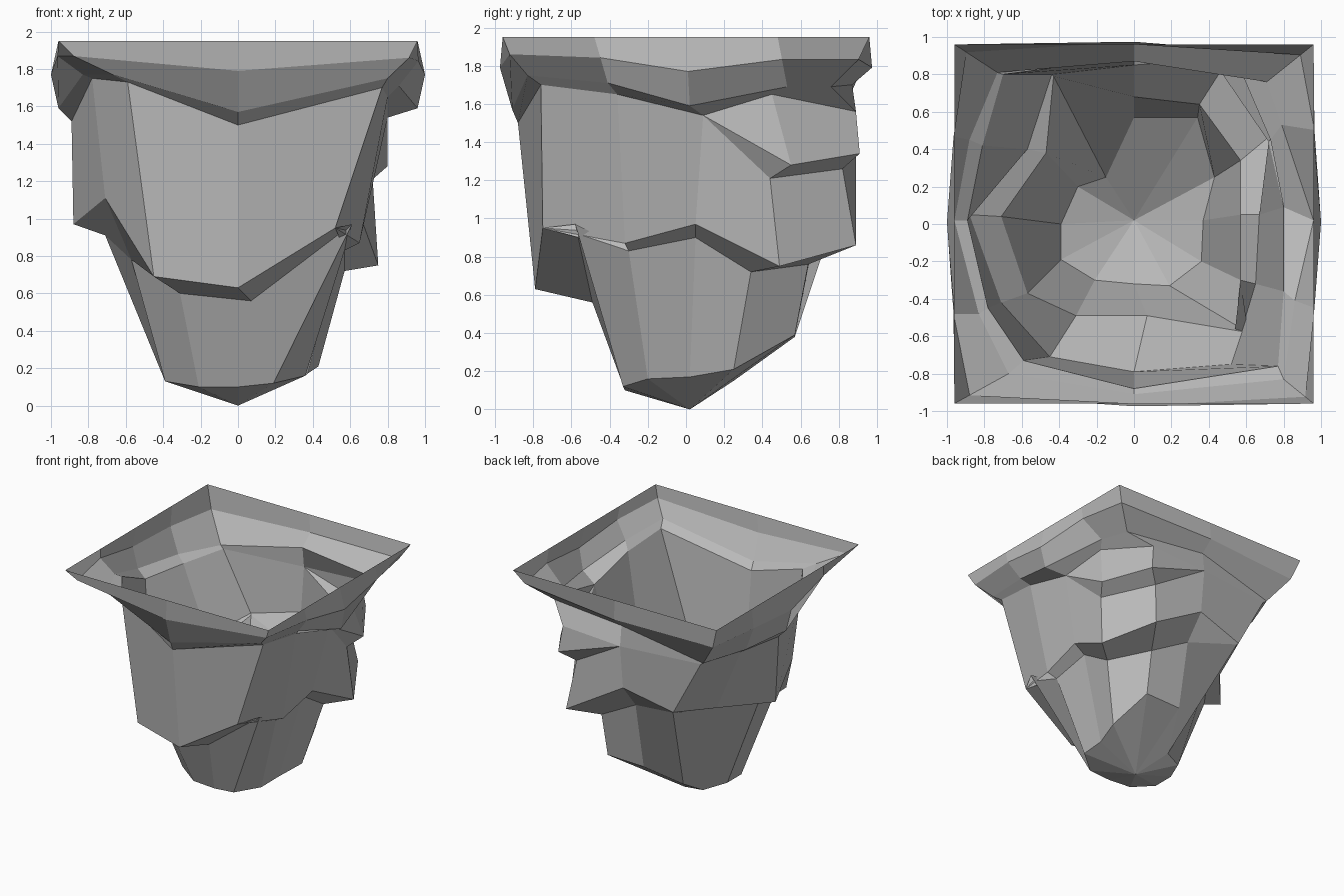
import bpy
import bmesh
from mathutils import Vector

# Remove only the default cube
default_cube = bpy.data.objects.get("Cube")
if default_cube:
    bpy.data.objects.remove(default_cube, do_unlink=True)

# Single stone colour
stone = bpy.data.materials.new("stone_grey")
stone.use_nodes = True
stone_colour = (.5, .5, .5, 1)
stone.diffuse_color = stone_colour
stone.node_tree.nodes["Principled BSDF"].inputs["Base Color"].default_value = stone_colour


def ring(*points):
    """Closed cross-section, counter-clockwise from the right side."""
    return [Vector(point) for point in points]


def loft(name, *rings):
    """Skin an open, flat-shaded shell through rings listed from bottom to top."""
    bm = bmesh.new()
    rows = [[bm.verts.new(point) for point in section] for section in rings]
    for lower, upper in zip(rows, rows[1:]):
        count = len(lower)
        for i in range(count):
            following = (i + 1) % count
            bm.faces.new((lower[i], lower[following], upper[following], upper[i]))
    # Merge points where a ledge tapers away to nothing
    bmesh.ops.remove_doubles(bm, verts=bm.verts[:], dist=.002)
    mesh = bpy.data.meshes.new(name)
    bm.to_mesh(mesh)
    bm.free()
    mesh.materials.append(stone)
    part = bpy.data.objects.new(name, mesh)
    bpy.context.collection.objects.link(part)
    return part


def replace_points(section, changes):
    """Copy a ring with a few of its points moved."""
    result = [point.copy() for point in section]
    for index, point in changes.items():
        result[index] = Vector(point)
    return result


# Foot of the rock, where the pointed tip begins
foot = ring(
    (.37, .02, .17), (.43, .25, .21), (.34, .57, .39), (0, .57, .38),
    (-.15, .25, .15), (-.3, .2, .12), (-.39, 0, .13), (-.39, -.19, .13),
    (-.21, -.3, .1), (0, -.32, .1), (.19, -.33, .12), (.36, -.2, .16))

# Neck of the lower tier, tucked under the overhang
neck = ring(
    (.57, .05, .9), (.57, .34, .72), (.35, .64, .76), (0, .68, .95),
    (-.43, .79, 1.04), (-.47, .38, .95), (-.71, .04, .91), (-.57, -.37, .78),
    (-.31, -.49, .6), (.07, -.49, .56), (.61, -.58, .97), (.57, -.3, .83))

# Jagged lower edge of the middle tier
overhang = ring(
    (.67, .05, .97), (.75, .49, .75), (.51, .89, .86), (0, .85, 1.16),
    (-.44, .8, 1.05), (-.57, .4, .97), (-.88, .05, .97), (-.71, -.42, 1.11),
    (-.45, -.71, .69), (0, -.79, .63), (.52, -.75, .95), (.65, -.32, .87))

# Upper edge of the middle tier
shoulder = ring(
    (.8, .09, 1.54), (.73, .45, 1.65), (.54, .89, 1.56), (0, .89, 1.53),
    (-.7, .8, 1.53), (-.81, .42, 1.52), (-.89, .02, 1.52), (-.78, -.45, 1.75),
    (-.59, -.73, 1.73), (0, -.88, 1.5), (.77, -.76, 1.7), (.8, -.36, 1.65))

# Small shelf on the back right corner, tapering into the shoulder
shelf_inner = replace_points(shoulder, {1: (.72, .44, 1.21), 2: (.46, .82, 1.26)})
shelf_outer = replace_points(shoulder, {1: (.8, .55, 1.28), 2: (.57, .91, 1.34)})

# Hanging lower edge of the rim
rim_edge = ring(
    (.96, .02, 1.59), (.79, .53, 1.69), (.71, .76, 1.69), (0, .87, 1.7),
    (-.73, .81, 1.55), (-.88, .45, 1.57), (-.96, .02, 1.59), (-.83, -.48, 1.77),
    (-.67, -.8, 1.77), (0, -.91, 1.57), (.8, -.83, 1.75), (.86, -.41, 1.71))

# Square mouth of the rim: corners, side quarters and middles
half = .96
top = 1.95
unit_square = ((1, 0), (1, .5), (1, 1), (0, 1), (-1, 1), (-1, .5))
half_square = [Vector((x * half, y * half, top)) for x, y in unit_square]
mouth = half_square + [Vector((-p.x, -p.y, p.z)) for p in half_square]

# Bulge of the rim between its edge and the mouth
bulge = []
for index, (edge, lip) in enumerate(zip(rim_edge, mouth)):
    point = edge.lerp(lip, .55)
    if index in (0, 6):
        point = Vector((lip.x / half, .01, 1.77))
    elif index in (3, 9):
        point = Vector((0, lip.y * 1.015, 1.79))
    elif index in (2, 4, 8, 10):
        point.x = edge.x + (lip.x - edge.x) * .72
        point.y = edge.y + (lip.y - edge.y) * .72
    else:
        point.x = lip.x * 1.005
    bulge.append(point)

# Assemble the open shell from the bottom upwards
tip = [Vector((0, .02, 0)) for point in foot]
loft("pointed_tip", tip, foot)
loft("lower_tier", foot, neck)
loft("overhang_underside", neck, overhang)
loft("middle_tier", overhang, shelf_inner, shelf_outer, shoulder)
loft("rim_underside", shoulder, rim_edge)
loft("square_rim", rim_edge, bulge, mouth)
